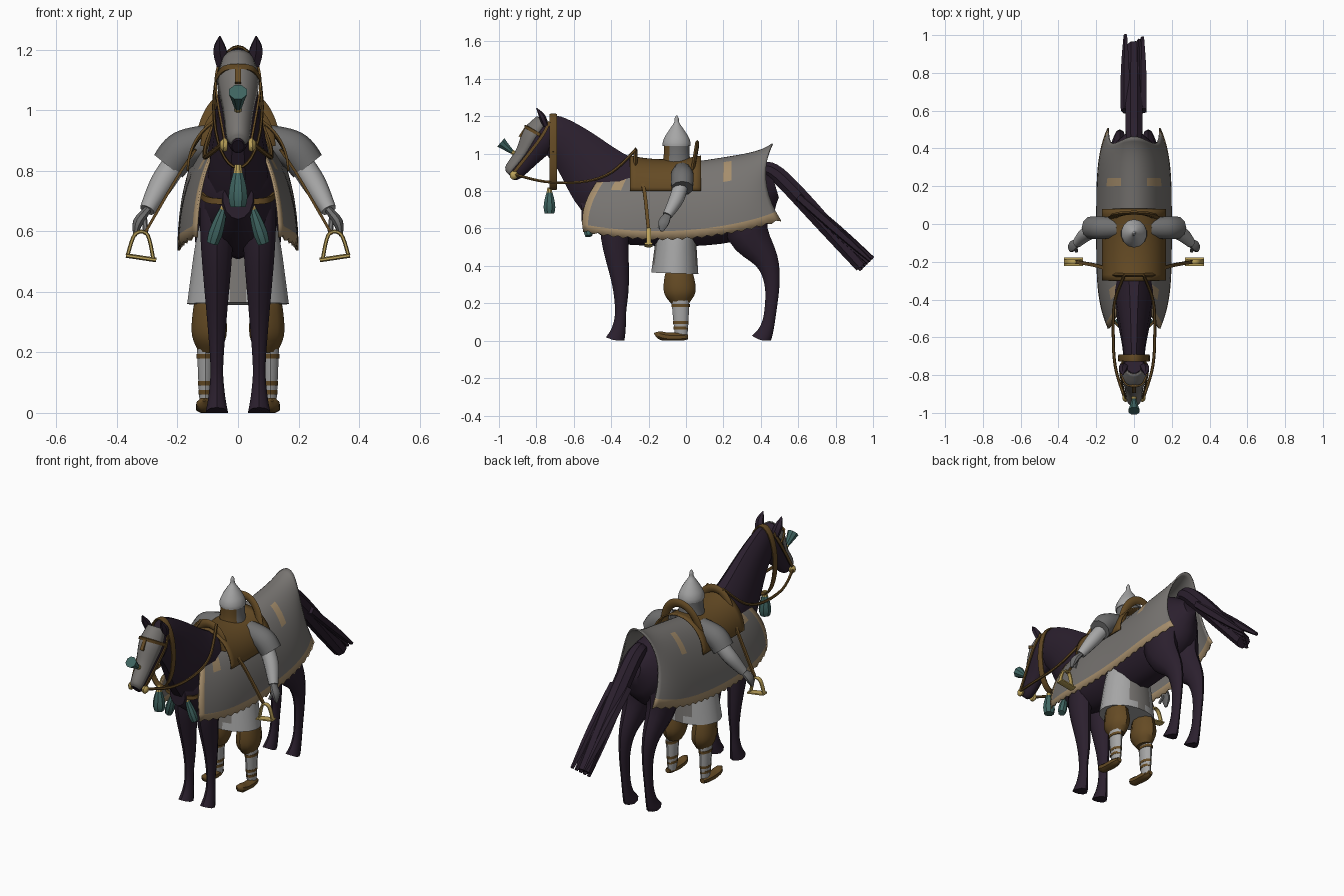
import bpy, bmesh, math
from mathutils import Vector

default_cube = bpy.data.objects.get("Cube")
if default_cube:
    bpy.data.objects.remove(default_cube, do_unlink=True)

ACROSS, ALONG, UP = Vector((1, 0, 0)), Vector((0, 1, 0)), Vector((0, 0, 1))


def material(name, *rgb):
    mat = bpy.data.materials.new(name)
    mat.use_nodes = True
    mat.diffuse_color = (*rgb, 1)
    mat.node_tree.nodes["Principled BSDF"].inputs["Base Color"].default_value = (*rgb, 1)
    return mat


COAT = material("dark_coat", .024, .014, .027)
CLOTH = material("grey_cloth", .185, .175, .165)
MAIL = material("grey_mail", .16, .16, .16)
STEEL = material("pale_steel", .38, .38, .38)
LEATHER = material("brown_leather", .13, .07, .018)
TAN = material("tan_trim", .38, .27, .15)
TEAL = material("teal_plume", .05, .13, .12)
GOLD = material("gold", .5, .36, .1)


def finish(name, bm, materials, thickness=0):
    bmesh.ops.recalc_face_normals(bm, faces=bm.faces[:])
    mesh = bpy.data.meshes.new(name)
    bm.to_mesh(mesh)
    bm.free()
    for mat in materials:
        mesh.materials.append(mat)
    for poly in mesh.polygons:
        poly.use_smooth = True
    mesh.set_sharp_from_angle(angle=math.radians(42))
    obj = bpy.data.objects.new(name, mesh)
    bpy.context.collection.objects.link(obj)
    if thickness:
        obj.modifiers.new("thickness", "SOLIDIFY").thickness = thickness


def spline(keys, t):
    """Smooth curve through evenly spaced keys, for points or plain numbers."""
    last = len(keys) - 1
    i = min(int(t * last), last - 1)
    f = t * last - i
    a, b, c, d = keys[max(i - 1, 0)], keys[i], keys[i + 1], keys[min(i + 2, last)]
    return b + (c - a) * (f / 2) + (a * 2 - b * 5 + c * 4 - d) * (f * f / 2) + ((b - c) * 3 + d - a) * (f ** 3 / 2)


def tube(name, mat, path, width, depth=1, x=0, side=1, sides=10, steps=16, ref=ACROSS,
         grow=0, half=False, patch=None):
    """Skin ellipses along a smooth path; points are (y, z) at a fixed x, or (x, y, z)."""
    keys = [Vector(p if len(p) == 3 else (x, *p)) for p in path]
    widths = width if isinstance(width, list) else [width, width]
    centres = [spline(keys, i / steps) for i in range(steps + 1)]
    bm, rings = bmesh.new(), []
    for i, centre in enumerate(centres):
        tangent = (centres[min(i + 1, steps)] - centres[max(i - 1, 0)]).normalized()
        u = (ref - tangent * ref.dot(tangent)).normalized()
        v = tangent.cross(u) * depth
        radius = max(spline(widths, i / steps), .002) + grow
        ring = []
        for j in range(sides):
            angle = math.pi * (.08 + .84 * j / (sides - 1)) if half else math.tau * (j + .5) / sides
            point = centre + (u * math.cos(angle) + v * math.sin(angle)) * radius
            ring.append(bm.verts.new((point.x * side, point.y, max(point.z, 0))))
        rings.append(ring)
    for a, b in zip(rings, rings[1:]):
        for j in range(sides - 1 if half else sides):
            k = (j + 1) % sides
            face = bm.faces.new((a[j], a[k], b[k], b[j]))
            if patch and patch[1](face.calc_center_median()):
                face.material_index = 1
    if not half:
        bm.faces.new(rings[0])
        bm.faces.new(rings[-1])
    finish(name, bm, [mat, patch[0]] if patch else [mat], .006 if half else 0)


def pair(name, mat, **options):
    tube("left_" + name, mat, **options)
    tube("right_" + name, mat, side=-1, **options)


def hoop(name, radius, height, y, z, span, width, depth, lean=0):
    """Leather band bent around the x-z plane."""
    angles = [span * i / 16 for i in range(17)]
    path = [(radius * math.cos(a), y + lean * math.sin(a), z + height * math.sin(a)) for a in angles]
    tube(name, LEATHER, path=path, width=width, depth=depth, sides=6, steps=32, ref=ALONG)


def drape(name, materials, shape, columns, rule, scallop=0):
    """Cloth over the back; shape(t) gives top y, hem y, top z, hem z, half width, edge curve."""
    rows = 16
    bm, grid = bmesh.new(), []
    for i in range(columns + 1):
        top_y, hem_y, top_z, hem_z, half_width, curve = shape(2 * i / columns - 1)
        line = []
        for j in range(-rows, rows + 1):
            drop = (j / rows) ** 2
            x = math.copysign(math.sqrt(1 - (1 - drop) ** 2), j) * half_width
            y = top_y + (hem_y - top_y) * drop - 4 * curve * drop * (1 - drop)
            z = top_z + (hem_z - top_z) * drop
            line.append(bm.verts.new((x, y, z + scallop * (i % 2) * (abs(j) == rows))))
        grid.append(line)
    for i, (a, b) in enumerate(zip(grid, grid[1:])):
        for j in range(2 * rows):
            face = bm.faces.new((a[j], a[j + 1], b[j + 1], b[j]))
            face.material_index = rule(i, j - rows if j >= rows else rows - 1 - j)
    finish(name, bm, materials, .008)


# Horse body, neck and head
tube("horse_body", COAT, path=[(.48, .82), (.1, .72), (-.56, .71)],
     width=[.04, .12, .15, .15, .145, .13, .05], depth=1.4, sides=14, steps=18)
tube("horse_neck", COAT, path=[(-.74, 1.12), (-.7, 1.1), (-.59, 1.01), (-.43, .84), (-.3, .76)],
     width=[.045, .055, .07, .1, .11], depth=2, sides=12)
head = dict(path=[(-.73, 1.16), (-.78, 1.08), (-.85, .98), (-.92, .9), (-.94, .88)],
            width=[.05, .066, .046, .035, .02], depth=1.4)
tube("horse_head", COAT, sides=12, **head)
tube("face_plate", CLOTH, sides=9, half=True, grow=.006, **head)
pair("ear", COAT, path=[(.05, -.75, 1.15), (.06, -.77, 1.2), (.06, -.8, 1.245)],
     width=[.024, .024, .002], depth=.7, sides=6)

# Horse legs and tail
pair("front_leg", COAT, x=.07, depth=1.35, steps=20, width=[.06, .055, .033, .022, .028, .038],
     path=[(-.37, .72), (-.38, .55), (-.35, .3), (-.35, .15), (-.36, .06), (-.38, 0)])
pair("hind_leg", COAT, x=.075, depth=1.6, steps=24, width=[.075, .07, .04, .025, .02, .024, .034],
     path=[(.31, .75), (.33, .58), (.43, .43), (.46, .3), (.45, .15), (.43, .06), (.4, 0)])
tube("tail", COAT, path=[(.4, .92), (.52, .86), (.94, .4)], width=[.03, .045, .05, .04], sides=8)
for i in range(6):
    x, short = .018 * (i - 2.5), (i * 5 % 6) / 80
    tube(f"tail_strand_{i + 1}", COAT, path=[(x, .6, .77), (x, 1 - short, .44 - short)],
         width=[.025, .025, .01], sides=5, steps=6)


# Horse cloth with tan hem, front edge and side stripes
def cloth_shape(t):
    ends = t ** 4
    return (.03 + .43 * t, -.02 + .53 * t, .955 + .06 * t + .01 * t * t + .03 * t ** 8,
            .54 + .03 * t + .07 * t * t, .2 - .06 * ends, .055 * ends)


def cloth_colour(column, row):
    stripe = column in (3, 4, 28, 29) and 4 <= row <= 8
    return int(row == 15 or (column == 0 and row > 4) or stripe)


drape("horse_cloth", [CLOTH, TAN], cloth_shape, 40, cloth_colour, scallop=.012)

# Saddle with raised arches
drape("saddle", [LEATHER], lambda t: (.19 * t - .11, .19 * t - .11, .97 + .02 * t * t, .8, .17, 0),
      12, lambda column, row: 0)
hoop("saddle_cantle", radius=.115, height=.17, y=.03, z=.88, span=math.pi, width=.012, depth=2, lean=.03)
hoop("saddle_pommel", radius=.1, height=.13, y=-.27, z=.88, span=math.pi, width=.012, depth=2)

# Bridle, reins and neck collar
hoop("neck_collar", radius=.08, height=.2, y=-.71, z=1.01, span=math.tau, width=.022, depth=.25)
pair("cheek_strap", LEATHER, path=[(.058, -.73, 1.17), (.074, -.78, 1.08), (.045, -.92, .9)],
     width=.005, depth=2.4, sides=4)
tube("brow_band", LEATHER, path=[(-.072, -.78, 1.1), (-.04, -.85, 1.14), (.04, -.85, 1.14), (.072, -.78, 1.1)],
     width=.012, depth=.5, sides=4, ref=UP)
tube("brow_drop", LEATHER, path=[(-.85, 1.15), (-.89, 1.09)], width=.014, depth=.6, sides=4, steps=2)
pair("rein", LEATHER, width=.008, sides=6, steps=24, ref=UP,
     path=[(.05, -.92, .89), (.1, -.75, .85), (.11, -.55, .85), (.1, -.4, .9), (.05, -.27, 1.02)])
pair("bit_boss", GOLD, path=[(.035, -.92, .885), (.06, -.92, .885)], width=[.02, .024, .01],
     sides=8, steps=4, ref=ALONG)


# Plume, tassels and chest strap
def tassel(name, top, bottom, radius):
    top, bottom = Vector(top), Vector(bottom)
    collar = top.lerp(bottom, .2)
    tube(name + "_cap", GOLD, path=[top, collar], width=[radius / 3, radius / 2], sides=8, steps=4)
    tube(name, TEAL, path=[collar, bottom], width=[radius / 2, radius * .8, radius, radius * .8], sides=8, steps=6)


tassel("collar_tassel", (0, -.73, .82), (0, -.73, .68), .034)
tassel("left_chest_tassel", (.04, -.54, .7), (.085, -.52, .56), .025)
tassel("right_chest_tassel", (-.04, -.54, .7), (-.085, -.52, .56), .025)
tube("chest_strap", LEATHER, path=[(-.12, -.45, .72), (-.08, -.54, .7), (.08, -.54, .7), (.12, -.45, .72)],
     width=.014, depth=.5, sides=4, ref=UP)
tube("plume_socket", GOLD, path=[(-.9, .99), (-.93, 1.01)], width=.013, sides=8, steps=2)
tube("face_plume", TEAL, path=[(-.92, 1), (-.99, 1.06)], width=[.008, .02, .032], sides=8, steps=6)

# Stirrups on flared straps
pair("stirrup_strap", LEATHER, path=[(.14, -.24, .87), (.2, -.22, .78), (.31, -.2, .59)],
     width=.013, depth=.5, sides=4, ref=ALONG)
pair("stirrup_frame", GOLD, path=[(.28, -.2, .51), (.3, -.2, .59), (.34, -.2, .59), (.365, -.2, .52)],
     width=.014, depth=.45, sides=6, ref=ALONG)
pair("stirrup_tread", GOLD, path=[(.27, -.2, .505), (.37, -.2, .52)], width=.025, depth=.3,
     sides=6, steps=2, ref=ALONG)

# Rider torso, robe and arms
tube("rider_torso", CLOTH, path=[(-.05, .6), (-.05, .97)], width=[.12, .12, .12, .06], depth=.6, sides=12)
tube("rider_robe", STEEL, path=[(-.05, .66), (-.06, .36)], width=[.12, .15, .17], depth=.75, sides=20,
     patch=(CLOTH, lambda centre: abs(centre.x) < .05))
pair("sleeve", MAIL, path=[(.08, -.02, .9), (.18, -.02, .87), (.23, -.02, .815)],
     width=[.055, .063, .06], ref=ALONG)
pair("forearm", STEEL, path=[(.19, -.02, .85), (.25, -.05, .76), (.3, -.1, .67)],
     width=[.04, .04, .026], ref=ALONG)
pair("hand", MAIL, path=[(.3, -.1, .67), (.33, -.12, .63), (.34, -.13, .585)],
     width=[.022, .03, .01], depth=.6, sides=8, steps=8, ref=ALONG)
pair("thumb", MAIL, path=[(.31, -.11, .65), (.305, -.145, .6)], width=.009, sides=6, steps=3, ref=ALONG)

# Rider helmet with mail and leather face guard
tube("rider_mail", MAIL, path=[(-.05, .93), (-.05, 1.06)], width=[.075, .064, .064], depth=1.1, sides=16,
     patch=(LEATHER, lambda centre: centre.y < -.085))
tube("rider_helmet", STEEL, path=[(-.05, 1.04), (-.05, 1.205)], depth=1.1, sides=14, steps=28,
     width=[.068, .068, .062, .048, .03, .013, .01, .002])

# Rider trousers, wrapped shins and upturned shoes
pair("trouser_leg", LEATHER, x=.095, path=[(-.04, .4), (-.03, .2)], width=[.04, .056, .06, .035], depth=1.4)
pair("shin", STEEL, x=.107, path=[(-.03, .22), (-.025, .02)], width=[.03, .026, .02], depth=1.6, steps=8)
for label, z in (("upper", .18), ("middle", .09), ("lower", .06)):
    pair(label + "_shin_strap", LEATHER, x=.107, path=[(-.028, z), (-.028, z + .015)],
         width=.021 + z / 18, depth=1.6, steps=1)
pair("shoe", LEATHER, x=.112, path=[(.01, .02), (-.1, .02), (-.17, .04)],
     width=[.015, .028, .028, .025, .004], depth=.9, sides=8)
